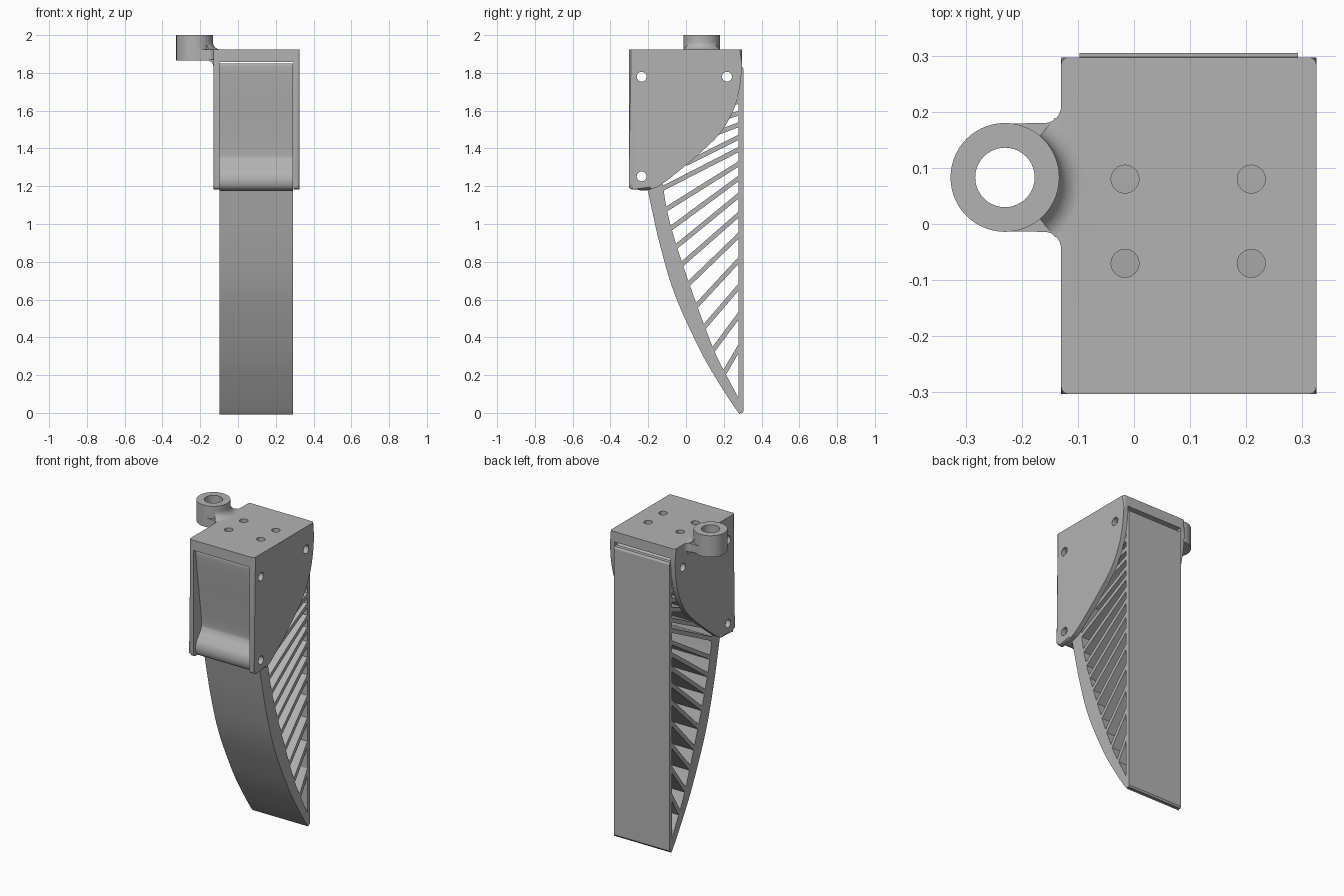
import bpy, bmesh, math
from mathutils import Vector, Matrix

cube = bpy.data.objects.get("Cube")
if cube:
    bpy.data.objects.remove(cube, do_unlink=True)

grey = bpy.data.materials.new("plain grey")
grey.use_nodes = True
grey.diffuse_color = (0.45, 0.45, 0.45, 1)
grey.node_tree.nodes["Principled BSDF"].inputs["Base Color"].default_value = (0.45, 0.45, 0.45, 1)

X0, X1 = -0.13, 0.325      # bracket sides
T = 0.031                  # side plate thickness
F0, F1 = -0.097, 0.292     # finger sides
TOP = 1.923


def finish(name, bm):
    bmesh.ops.recalc_face_normals(bm, faces=bm.faces)
    mesh = bpy.data.meshes.new(name)
    bm.to_mesh(mesh)
    bm.free()
    mesh.materials.append(grey)
    ob = bpy.data.objects.new(name, mesh)
    bpy.context.collection.objects.link(ob)
    return ob


def spline(pts, n=6):
    """Smooth curve through the points."""
    p = [Vector(q) for q in pts]
    p = [2 * p[0] - p[1]] + p + [2 * p[-1] - p[-2]]
    out = []
    for a, b, c, d in zip(p, p[1:], p[2:], p[3:]):
        for i in range(n):
            t = i / n
            out.append(0.5 * (2 * b + (c - a) * t + (2 * a - 5 * b + 4 * c - d) * t * t
                              + (3 * b - a - 3 * c + d) * t ** 3))
    return [tuple(q) for q in out] + [tuple(pts[-1])]


def arc(cx, cy, r, a0, a1, n=8):
    return [(cx + r * math.cos(math.radians(a0 + (a1 - a0) * i / n)),
             cy + r * math.sin(math.radians(a0 + (a1 - a0) * i / n))) for i in range(n + 1)]


def prism_bm(pts, lo, hi, axis="x"):
    """Extrude a yz outline along x, or an xy outline along z."""
    bm = bmesh.new()
    place = (lambda p, h: (h, *p)) if axis == "x" else (lambda p, h: (*p, h))
    a = [bm.verts.new(place(p, lo)) for p in pts]
    b = [bm.verts.new(place(p, hi)) for p in pts]
    bm.faces.new(a)
    bm.faces.new(b)
    for i in range(len(pts)):
        j = (i + 1) % len(pts)
        bm.faces.new((a[i], a[j], b[j], b[i]))
    return bm


def prism(name, pts, lo, hi, axis="x"):
    return finish(name, prism_bm(pts, lo, hi, axis))


def combine(target, tools, op):
    for tool in tools:
        mod = target.modifiers.new("cut", "BOOLEAN")
        mod.operation, mod.solver, mod.object = op, "EXACT", tool
        bpy.context.view_layer.objects.active = target
        bpy.ops.object.modifier_apply(modifier=mod.name)
        bpy.data.objects.remove(tool, do_unlink=True)


def smooth(ob):
    bpy.ops.object.select_all(action="DESELECT")
    ob.select_set(True)
    bpy.context.view_layer.objects.active = ob
    bpy.ops.object.shade_smooth_by_angle(angle=math.radians(30))


def circle(cx, cy, r, n=40):
    return arc(cx, cy, r, 0, 360, n)[:-1]


def screw_holes():
    return [prism("screw_cutter", circle(y, z, 0.026, 24), -0.5, 0.5)
            for y, z in ((-0.235, 1.78), (0.217, 1.78), (-0.235, 1.252))]


# Side plates, with the outer rim rounded except along the top
side_edge = spline([(-0.19, 1.183), (-0.14, 1.203), (-0.05, 1.27), (0.074, 1.376),
                    (0.18, 1.48), (0.25, 1.6), (0.284, 1.72), (0.297, 1.84)])
outline = [(-0.303, TOP)] + arc(-0.283, 1.203, 0.02, 180, 270, 5) + side_edge + [(0.297, TOP)]


def side_plate(name, inner, outer):
    bm = prism_bm(outline, min(inner, outer), max(inner, outer))
    rim = [e for e in bm.edges if all(abs(v.co.x - outer) < 1e-5 for v in e.verts)
           and not all(v.co.z > TOP - 1e-4 for v in e.verts)]
    bmesh.ops.bevel(bm, geom=rim, offset=0.013, segments=4, profile=0.5, affect="EDGES")
    return finish(name, bm)


bracket = side_plate("bracket", X0 + T, X0)
left_plate = side_plate("left_plate", X1 - T, X1)
top_plate = prism("top_plate", [(-0.303, 1.858), (0.297, 1.858), (0.297, TOP), (-0.303, TOP)],
                  X0 + T - 0.005, X1 - T + 0.005)

# Eyelet with rounded lower rim, and its neck
RX, RY, R = -0.23, 0.083, 0.097
bm = prism_bm(circle(RX, RY, R, 56), 1.865, 2.0, "z")
low = [e for e in bm.edges if all(v.co.z < 1.87 for v in e.verts)]
bmesh.ops.bevel(bm, geom=low, offset=0.014, segments=4, profile=0.5, affect="EDGES")
eyelet = finish("eyelet", bm)
f = 0.03
neck_pts = ([(RX, RY - R + 0.001)] + arc(X0 - f, RY - R - f, f, 90, 0)
            + [(X0 + 0.02, RY - R - f), (X0 + 0.02, RY + R + f)]
            + arc(X0 - f, RY + R + f, f, 0, -90) + [(RX, RY + R - 0.001)])
neck = prism("neck", neck_pts, 1.872, TOP, "z")


# Concave fillet between the eyelet and the top face
def fillet():
    bm = bmesh.new()
    prof = [(0.07, 1.90), (0.07, 1.965), (0.096, 1.965)] + arc(0.139, 1.965, 0.042, 180, 270) + [(0.139, 1.90)]
    rings = []
    for i in range(17):
        a = math.radians(-50 + 100 * i / 16)
        rings.append([bm.verts.new((RX + r * math.cos(a), RY + r * math.sin(a), z)) for r, z in prof])
    for a, b in zip(rings, rings[1:]):
        for i in range(len(prof)):
            j = (i + 1) % len(prof)
            bm.faces.new((a[i], a[j], b[j], b[i]))
    bm.faces.new(rings[0])
    bm.faces.new(rings[-1])
    return finish("eyelet_fillet", bm)


# Gusset below the neck, blending into the side plate
gusset = prism("gusset", [(-0.19, 1.875), (-0.19, 1.866)] + arc(-0.165, 1.831, 0.035, 90, 0, 6)
               + [(-0.12, 1.831), (-0.12, 1.875)], RY - 0.09, RY + 0.09, "z")
gusset.data.transform(Matrix(((1, 0, 0, 0), (0, 0, 1, 0), (0, 1, 0, 0), (0, 0, 0, 1))))
gusset.data.flip_normals()

combine(bracket, [left_plate, top_plate, neck, gusset, eyelet, fillet()], "UNION")
mounts = [prism("mount_cutter", circle(x, y, 0.025, 24), 1.84, 2.1, "z")
          for x in (-0.016, 0.209) for y in (-0.07, 0.08)]
bore = prism("bore_cutter", circle(RX, RY, 0.053), 1.7, 2.1, "z")
combine(bracket, screw_holes() + mounts + [bore], "DIFFERENCE")
smooth(bracket)

# Finger: solid head held in the bracket
head_front = spline([(-0.272, 1.85), (-0.283, 1.835), (-0.268, 1.7), (-0.247, 1.55), (-0.226, 1.38),
                     (-0.232, 1.335), (-0.257, 1.3), (-0.28, 1.265), (-0.286, 1.225), (-0.272, 1.19), (-0.235, 1.176)])
head_back = [(-0.17, 1.18), (-0.12, 1.26), (0.05, 1.40), (0.15, 1.5), (0.21, 1.6),
             (0.245, 1.72), (0.285, 1.76), (0.285, 1.815), (0.25, 1.85)]
finger = prism("finger", head_front + head_back, F0, F1)

# Curved front wall and straight back wall
outer = spline([(-0.208, 1.21), (-0.196, 1.15), (-0.138, 0.89), (-0.058, 0.624),
                (0.074, 0.333), (0.18, 0.148), (0.275, 0.004), (0.288, 0.0)])
inner = spline([(0.288, 0.06), (0.21, 0.207), (0.148, 0.333), (0.058, 0.57),
                (-0.042, 0.86), (-0.10, 1.07), (-0.13, 1.26)])
front_wall = prism("front_wall", outer + inner, F0, F1)
back_wall = prism("back_wall", [(0.277, 0.01), (0.287, 0.0), (0.298, 0.0), (0.305, 0.01), (0.305, 1.82),
                                (0.298, 1.832), (0.277, 1.832)], F0, F1)


# Slanted ribs: start y and z on the front wall, end z on the back wall
def rib(y, z, z_end):
    a, b = Vector((y, z)), Vector((0.29, z_end))
    n = (b - a).orthogonal().normalized() * 0.0125
    return prism("rib", [tuple(p) for p in (a + n, b + n, b - n, a - n)], F0, F1)


ribs = [rib(*r) for r in (
    (0.19, 0.19, 0.36), (0.13, 0.315, 0.53), (0.08, 0.435, 0.68), (0.04, 0.55, 0.82),
    (-0.005, 0.665, 0.95), (-0.035, 0.775, 1.06), (-0.065, 0.87, 1.16), (-0.09, 0.97, 1.25),
    (-0.11, 1.075, 1.325), (-0.13, 1.185, 1.40), (0.0, 1.32, 1.465), (0.08, 1.45, 1.53),
    (0.13, 1.54, 1.59), (0.19, 1.63, 1.65))]
combine(finger, [front_wall, back_wall] + ribs, "UNION")
combine(finger, screw_holes(), "DIFFERENCE")
smooth(finger)
